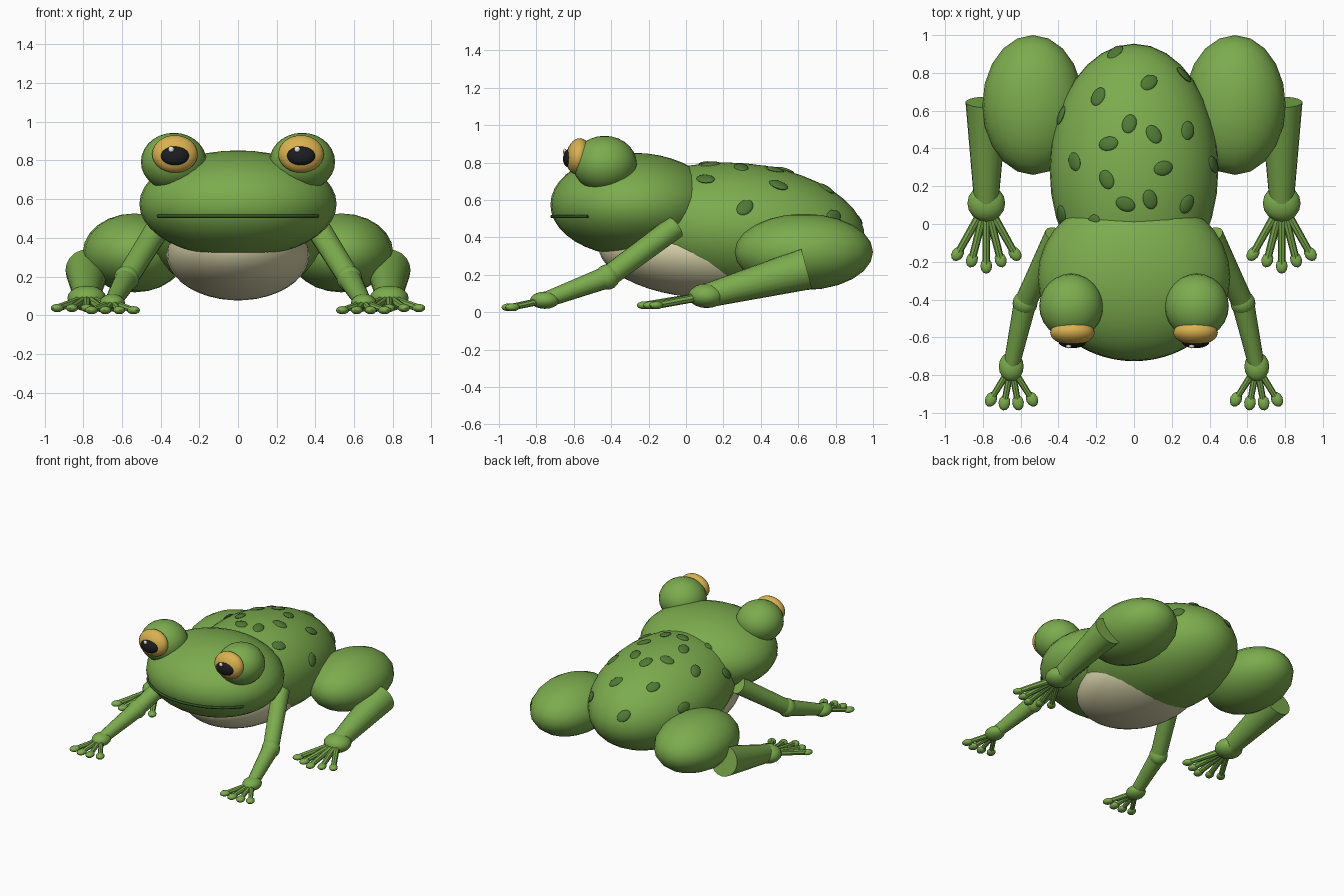
import bpy, bmesh, random
from math import radians, sin, cos
from mathutils import Vector, Matrix, Euler

random.seed(4)
cube = bpy.data.objects.get("Cube")
if cube:
    bpy.data.objects.remove(cube, do_unlink=True)


def material(name, rgb):
    m = bpy.data.materials.new(name)
    m.use_nodes = True
    m.diffuse_color = (*rgb, 1)
    m.node_tree.nodes["Principled BSDF"].inputs["Base Color"].default_value = (*rgb, 1)
    return m


GREEN = material("skin green", (0.2, 0.41, 0.075))
SPOT = material("spot green", (0.08, 0.19, 0.035))
CREAM = material("belly cream", (0.68, 0.64, 0.40))
GOLD = material("iris gold", (0.70, 0.44, 0.08))
BLACK = material("pupil black", (0.012, 0.012, 0.014))
LINE = material("mouth green", (0.03, 0.09, 0.018))
WHITE = material("glint white", (0.85, 0.85, 0.8))
parts = []


def add(name, bm, mat):
    mesh = bpy.data.meshes.new(name)
    bm.to_mesh(mesh)
    bm.free()
    mesh.materials.append(mat)
    ob = bpy.data.objects.new(name, mesh)
    bpy.context.collection.objects.link(ob)
    parts.append(ob)
    return ob


def ellipsoid(name, centre, radii, mat=GREEN, turn=None, segs=24, rings=14):
    bm = bmesh.new()
    turn = turn or Matrix.Identity(4)
    place = Matrix.Translation(centre) @ turn @ Matrix.Diagonal((*radii, 1))
    bmesh.ops.create_uvsphere(bm, u_segments=segs, v_segments=rings, radius=1, matrix=place)
    return add(name, bm, mat)


def limb(name, a, b, r1, r2, segs=16):
    # Tapered cylinder with flat ends running from a to b
    a, b = Vector(a), Vector(b)
    d = b - a
    place = Matrix.Translation((a + b) / 2) @ d.to_track_quat('Z', 'Y').to_matrix().to_4x4()
    bm = bmesh.new()
    bmesh.ops.create_cone(bm, cap_ends=True, segments=segs, radius1=r1, radius2=r2,
                          depth=d.length, matrix=place)
    return add(name, bm, GREEN)


def digits(name, root, tips, thick):
    # Thin toes fanning out from a joint, each with a round pad
    for i, tip in enumerate(tips):
        limb(f"{name}_{i + 1}", root, tip, thick, thick * 0.85, 8)
        yaw = Matrix.Rotation(-(tip[0] - root[0]) * -4, 4, 'Z')
        ellipsoid(f"{name}_pad_{i + 1}", tip, (0.031, 0.041, 0.021), GREEN, yaw, 12, 8)


# Torso and head
tilt = Matrix.Rotation(radians(-5), 4, 'X')
body = ellipsoid("body", (0, 0.29, 0.445), (0.447, 0.667, 0.352), turn=tilt, segs=32, rings=20)
ellipsoid("belly", (0, 0.05, 0.315), (0.37, 0.52, 0.235), CREAM, tilt, 32, 20)
head_c, head_r = (0, -0.28, 0.575), (0.51, 0.445, 0.277)
ellipsoid("head", head_c, head_r, segs=32, rings=20)

# Mouth line wrapped round the front of the head
curve = bpy.data.curves.new("mouth", 'CURVE')
curve.dimensions = '3D'
curve.bevel_depth = 0.01
curve.bevel_resolution = 1
curve.use_fill_caps = True
steps = 24
line = curve.splines.new('POLY')
line.points.add(steps)
for i, p in enumerate(line.points):
    t = radians(-56 + 112 * i / steps)
    p.co = (head_r[0] * 0.975 * sin(t), head_c[1] - head_r[1] * 0.98 * cos(t), 0.512, 1)
curve.materials.append(LINE)
bpy.context.collection.objects.link(bpy.data.objects.new("mouth", curve))

# Oval spots lying on the back
bpy.context.view_layer.update()
spots = [(-0.1, 0.91), (0.265, 0.79), (0.08, 0.75), (-0.19, 0.675), (-0.385, 0.575),
         (-0.025, 0.53), (0.105, 0.475), (0.285, 0.495), (-0.135, 0.425), (-0.315, 0.33),
         (0.155, 0.295), (0.42, 0.315), (-0.145, 0.235), (-0.045, 0.105), (0.085, 0.13),
         (0.28, 0.105), (-0.385, 0.05), (-0.215, 0)]
for i, (x, y) in enumerate(spots):
    hit, loc, normal, _ = body.ray_cast((x, y, 2), (0, 0, -1))
    if hit:
        turn = normal.to_track_quat('Z', 'Y').to_matrix().to_4x4()
        turn = turn @ Matrix.Rotation(random.uniform(0, 3), 4, 'Z')
        ellipsoid(f"spot_{i + 1}", loc, (0.053, 0.038, 0.013), SPOT, turn, 16, 8)

for side, s in (("left", 1), ("right", -1)):
    # Bulging eye
    ellipsoid(side + "_eye_bulge", (s * 0.332, -0.435, 0.793), (0.17, 0.172, 0.15))
    lean = Matrix.Rotation(radians(-8), 4, 'X')
    ellipsoid(side + "_iris", (s * 0.326, -0.575, 0.833), (0.118, 0.066, 0.098), GOLD, lean)
    ellipsoid(side + "_pupil", (s * 0.326, -0.625, 0.825), (0.073, 0.032, 0.05), BLACK, lean)
    ellipsoid(side + "_eye_glint", (s * 0.326 - 0.02, -0.648, 0.858), (0.016, 0.01, 0.016),
              WHITE, None, 10, 6)

    # Front leg
    shoulder, elbow = (s * 0.41, -0.06, 0.455), (s * 0.577, -0.42, 0.188)
    wrist = (s * 0.65, -0.755, 0.064)
    limb(side + "_upper_arm", shoulder, elbow, 0.064, 0.058)
    ellipsoid(side + "_elbow", elbow, (0.066, 0.066, 0.068), segs=16, rings=10)
    limb(side + "_forearm", elbow, wrist, 0.06, 0.042)
    ellipsoid(side + "_wrist", wrist, (0.066, 0.078, 0.046), segs=16, rings=10)
    fan = [(s * (0.65 + dx), -0.955 + abs(dx) * 0.25, 0.026) for dx in (-0.11, -0.036, 0.036, 0.107)]
    digits(side + "_finger", wrist, fan, 0.019)

    # Hind leg
    knee, ankle = (s * 0.78, 0.645, 0.232), (s * 0.782, 0.11, 0.088)
    ellipsoid(side + "_thigh", (s * 0.535, 0.63, 0.322), (0.268, 0.37, 0.204), segs=20, rings=12)
    limb(side + "_shin", knee, ankle, 0.112, 0.064, 20)
    ellipsoid(side + "_ankle", ankle, (0.1, 0.098, 0.066), segs=16, rings=10)
    fan = [(s * 0.782 + dx, -0.222 + abs(dx) * 0.42, 0.037) for dx in (-0.152, -0.076, 0, 0.076, 0.152)]
    digits(side + "_toe", ankle, fan, 0.023)

# Smooth shading with crisp limb ends
bpy.ops.object.select_all(action='DESELECT')
for ob in parts:
    ob.select_set(True)
bpy.context.view_layer.objects.active = body
bpy.ops.object.shade_smooth_by_angle(angle=radians(40))
